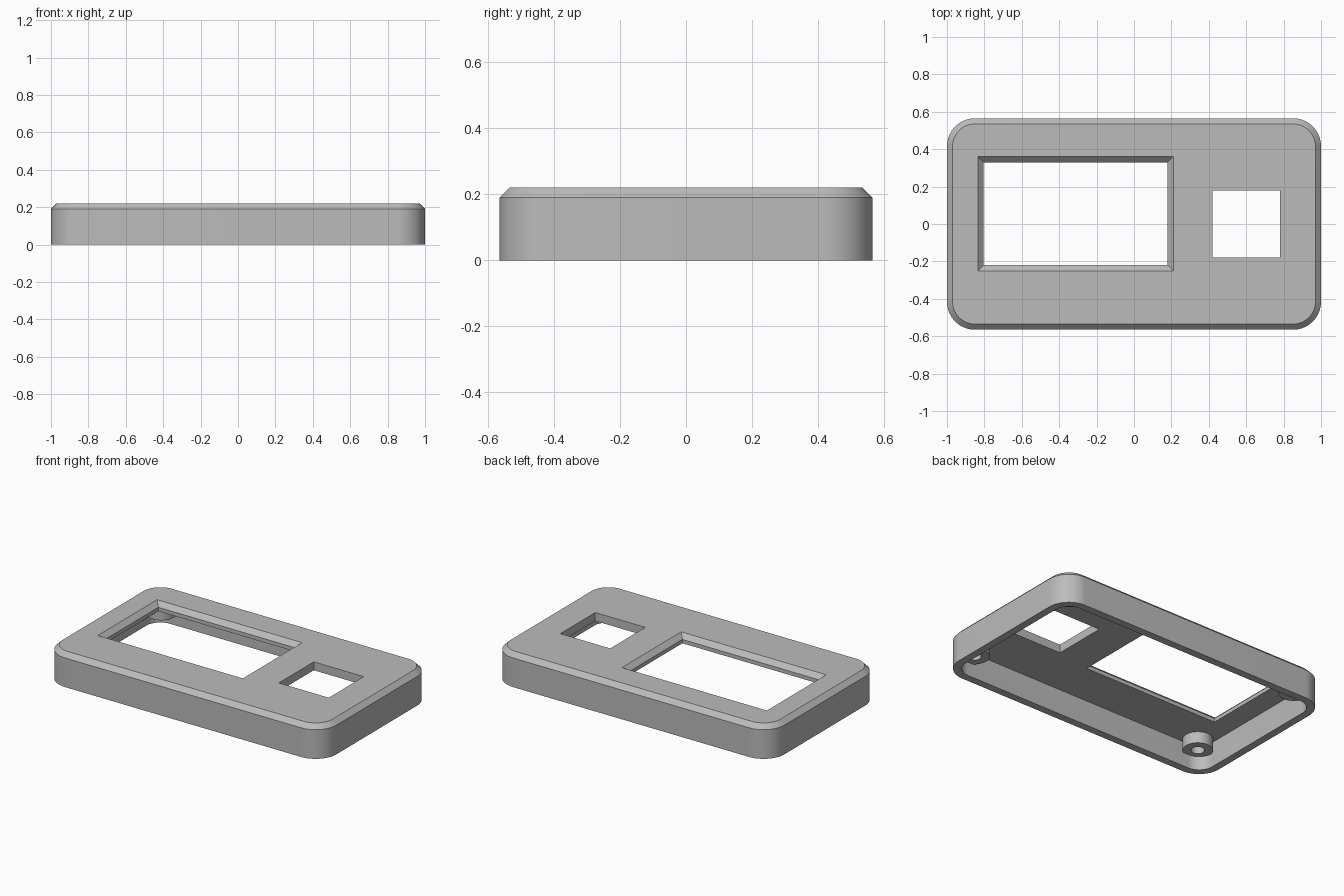
import bpy, bmesh
from math import sin, cos, pi, radians

if "Cube" in bpy.data.objects:
    bpy.data.objects.remove(bpy.data.objects["Cube"])

# One plain grey plastic
grey = bpy.data.materials.new("grey plastic")
grey.use_nodes = True
colour = (0.5, 0.5, 0.5, 1)
grey.diffuse_color = colour
grey.node_tree.nodes["Principled BSDF"].inputs["Base Color"].default_value = colour

HX, HY, TOP, CHAMFER, RADIUS = 1.0, 0.565, 0.22, 0.03, 0.15
WALL, CEILING = 0.05, 0.165


def outline(x0, x1, y0, y1, r=0, steps=20):
    """Counter-clockwise rectangle with optional rounded corners."""
    corners = [(x1 - r, y1 - r), (x0 + r, y1 - r), (x0 + r, y0 + r), (x1 - r, y0 + r)]
    if r == 0:
        return corners
    return [(cx + r * cos((q + i / steps) * pi / 2), cy + r * sin((q + i / steps) * pi / 2))
            for q, (cx, cy) in enumerate(corners) for i in range(steps + 1)]


def loft(name, layers):
    """Closed solid through (height, outline) layers, bottom to top."""
    bm = bmesh.new()
    rings = [[bm.verts.new((x, y, z)) for x, y in pts] for z, pts in layers]
    bm.faces.new(rings[0][::-1])
    bm.faces.new(rings[-1])
    n = len(rings[0])
    for a, b in zip(rings, rings[1:]):
        for i in range(n):
            j = (i + 1) % n
            bm.faces.new((a[i], a[j], b[j], b[i]))
    mesh = bpy.data.meshes.new(name)
    bm.to_mesh(mesh)
    bm.free()
    mesh.materials.append(grey)
    obj = bpy.data.objects.new(name, mesh)
    bpy.context.collection.objects.link(obj)
    return obj


def cylinder(name, x, y, r, z0, z1, sides=40):
    ring = [(x + r * cos(2 * pi * i / sides), y + r * sin(2 * pi * i / sides)) for i in range(sides)]
    return loft(name, [(z0, ring), (z1, ring)])


def combine(target, tool, operation):
    """Apply a boolean and discard the tool."""
    tool.hide_render = True
    bpy.context.view_layer.objects.active = target
    mod = target.modifiers.new("cut", 'BOOLEAN')
    mod.operation, mod.object, mod.solver = operation, tool, 'EXACT'
    bpy.ops.object.modifier_apply(modifier=mod.name)
    bpy.data.objects.remove(tool)


def rounded(inset, r):
    return outline(-HX + inset, HX - inset, -HY + inset, HY - inset, r)


# Cover shell with chamfered top edge, hollowed from below
cover = loft("cover_shell", [(0, rounded(0, RADIUS)), (TOP - CHAMFER, rounded(0, RADIUS)),
                             (TOP, rounded(CHAMFER, RADIUS - CHAMFER))])
combine(cover, loft("cavity", [(-0.1, rounded(WALL, RADIUS - WALL)),
                               (CEILING, rounded(WALL, RADIUS - WALL))]), 'DIFFERENCE')

# Screw bosses in the four corners, with blind holes
for sx in (-1, 1):
    for sy in (-1, 1):
        x, y = sx * 0.86, sy * 0.44
        combine(cover, cylinder("boss", x, y, 0.09, 0.09, 0.18), 'UNION')
        combine(cover, cylinder("screw_hole", x, y, 0.04, 0.0, 0.16), 'DIFFERENCE')

# Display window with bevelled rim
inner = outline(-0.805, 0.18, -0.22, 0.33)
outer = outline(-0.835, 0.21, -0.25, 0.36)
combine(cover, loft("display_window", [(0.1, inner), (TOP - CHAMFER, inner),
                                       (TOP, outer), (0.3, outer)]), 'DIFFERENCE')

# Plain square opening
square = outline(0.42, 0.78, -0.18, 0.18)
combine(cover, loft("square_opening", [(0.1, square), (0.3, square)]), 'DIFFERENCE')

# Smooth the round corners, keep the edges crisp
bpy.ops.object.select_all(action='DESELECT')
cover.select_set(True)
bpy.context.view_layer.objects.active = cover
bpy.ops.object.shade_smooth_by_angle(angle=radians(30))
